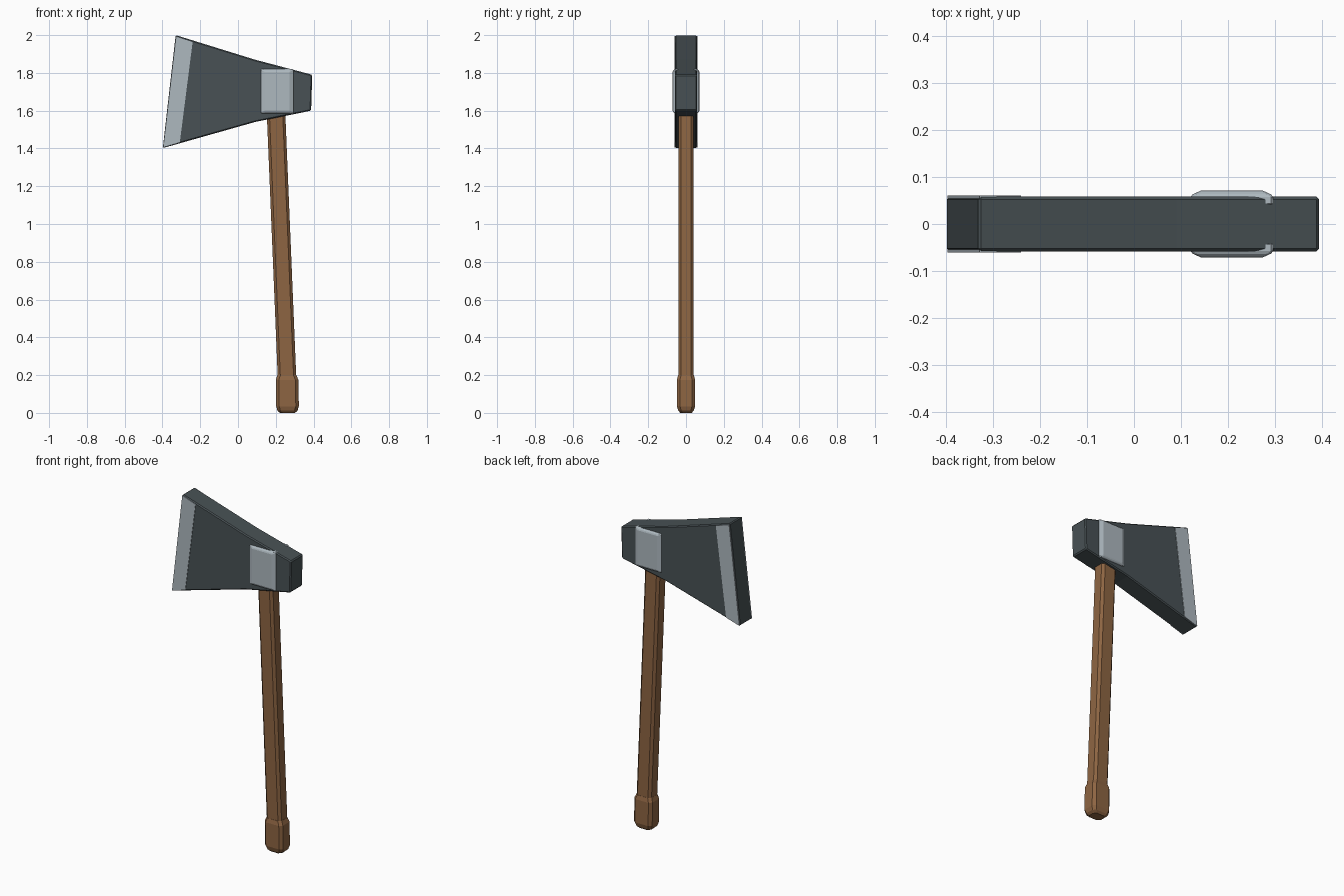
import bpy
import bmesh
from mathutils import Vector

cube = bpy.data.objects.get("Cube")
if cube:
    bpy.data.objects.remove(cube, do_unlink=True)


def material(name, rgb):
    m = bpy.data.materials.new(name)
    m.use_nodes = True
    m.diffuse_color = (*rgb, 1)
    m.node_tree.nodes["Principled BSDF"].inputs["Base Color"].default_value = (*rgb, 1)
    return m


dark_steel = material("dark steel", (0.065, 0.083, 0.09))
light_steel = material("light steel", (0.42, 0.48, 0.52))
wood = material("wood", (0.27, 0.13, 0.055))


def finish(name, bm, mat, bevel=0, segments=1):
    bmesh.ops.recalc_face_normals(bm, faces=bm.faces)
    me = bpy.data.meshes.new(name)
    bm.to_mesh(me)
    bm.free()
    me.materials.append(mat)
    ob = bpy.data.objects.new(name, me)
    bpy.context.collection.objects.link(ob)
    if bevel:
        mod = ob.modifiers.new("Bevel", "BEVEL")
        mod.width = bevel
        mod.segments = segments
        mod.limit_method = "ANGLE"
    return ob


def slab(name, outline, y0, y1, mat, bevel=0):
    """Extrude an x-z outline from y0 to y1."""
    bm = bmesh.new()
    face = bm.faces.new([bm.verts.new((x, y0, z)) for x, z in outline])
    new = bmesh.ops.extrude_face_region(bm, geom=[face])["geom"]
    verts = [v for v in new if isinstance(v, bmesh.types.BMVert)]
    bmesh.ops.translate(bm, verts=verts, vec=(0, y1 - y0, 0))
    return finish(name, bm, mat, bevel)


def loft(name, rings, chamfer, mat):
    """Join chamfered rectangles given as (x, z, half width, half depth)."""
    bm = bmesh.new()
    loops = []
    for x, z, w, d in rings:
        c = chamfer
        pts = [(w, d - c), (w - c, d), (c - w, d), (-w, d - c),
               (-w, c - d), (c - w, -d), (w - c, -d), (w, c - d)]
        loops.append([bm.verts.new((x + px, py, z)) for px, py in pts])
    for a, b in zip(loops, loops[1:]):
        for i in range(len(a)):
            j = (i + 1) % len(a)
            bm.faces.new((a[i], a[j], b[j], b[i]))
    bm.faces.new(loops[0])
    bm.faces.new(loops[-1])
    return finish(name, bm, mat)


# Flared axe head
slab("axe_head", [(-0.33, 2.0), (0.09, 1.87), (0.393, 1.79), (0.387, 1.6),
                  (0.09, 1.54), (-0.398, 1.402)], -0.058, 0.058, dark_steel, 0.006)

for side, s in (("front", -1), ("back", 1)):
    # Pale strip along the cutting edge
    slab(side + "_cutting_edge", [(-0.328, 1.994), (-0.24, 1.965), (-0.308, 1.432),
                                  (-0.396, 1.406)], s * 0.054, s * 0.0605, light_steel)

    # Cheek plate with sloping rim
    bm = bmesh.new()
    rim = [(0.12, 1.585), (0.295, 1.585), (0.295, 1.82), (0.12, 1.82)]
    centre = Vector((0.2075, 1.7025))
    loops = []
    for y, inset in ((0.04, 0), (0.061, 0), (0.071, 0.022)):
        ring = []
        for x, z in rim:
            dx = inset if x < centre.x else -inset
            dz = inset * 0.5 if z < centre.y else -inset * 0.5
            ring.append(bm.verts.new((x + dx, s * y, z + dz)))
        loops.append(ring)
    for a, b in zip(loops, loops[1:]):
        for i in range(4):
            j = (i + 1) % 4
            bm.faces.new((a[i], a[j], b[j], b[i]))
    bm.faces.new(loops[0])
    bm.faces.new(loops[-1])
    finish(side + "_cheek_plate", bm, light_steel, 0.004)

# Slightly leaning wooden handle
loft("handle", [(0.261, 0.15, 0.049, 0.041), (0.2, 1.62, 0.049, 0.041)], 0.014, wood)

# Rounded knob at the foot of the handle
loft("handle_knob", [(0.262, 0.0, 0.04, 0.03), (0.262, 0.012, 0.053, 0.041),
                     (0.262, 0.035, 0.06, 0.048), (0.26, 0.175, 0.06, 0.048),
                     (0.259, 0.2, 0.05, 0.042)], 0.016, wood)
